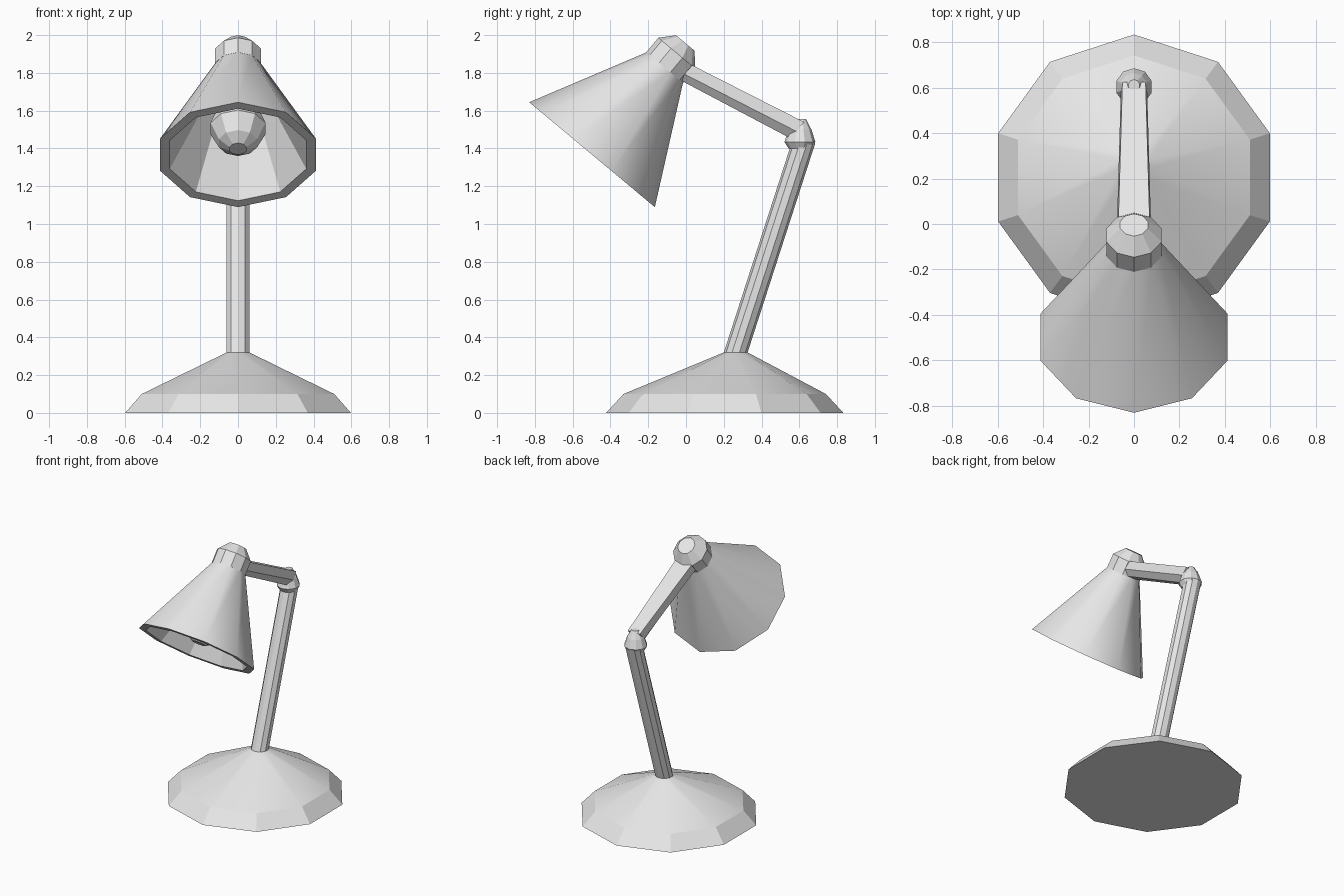
import bpy, bmesh, math
from mathutils import Vector

cube = bpy.data.objects.get("Cube")
if cube:
    bpy.data.objects.remove(cube, do_unlink=True)

GREY = (0.8, 0.8, 0.8, 1.0)
grey = bpy.data.materials.new("light_grey")
grey.use_nodes = True
grey.diffuse_color = GREY
grey.node_tree.nodes["Principled BSDF"].inputs["Base Color"].default_value = GREY

SIDES = 10
FLAT = Vector((0, 1, 0))


def ring(y, z, radius, across=FLAT):
    """Ten-sided ring, with one corner pointing along 'across'."""
    points = []
    for i in range(SIDES):
        a = math.tau * i / SIDES
        points.append(Vector((0, y, z)) + radius * (across * math.cos(a) + Vector((math.sin(a), 0, 0))))
    return points


def loft(name, rings, smooth_bands=()):
    """Closed solid through a list of rings, smooth on the chosen bands."""
    bm = bmesh.new()
    loops = [[bm.verts.new(p) for p in r] for r in rings]
    count = len(loops[0])
    for band, (low, high) in enumerate(zip(loops, loops[1:])):
        for i in range(count):
            j = (i + 1) % count
            face = bm.faces.new((low[i], low[j], high[j], high[i]))
            face.smooth = band in smooth_bands
    bm.faces.new(loops[0])
    bm.faces.new(loops[-1])
    bmesh.ops.recalc_face_normals(bm, faces=bm.faces)
    mesh = bpy.data.meshes.new(name)
    bm.to_mesh(mesh)
    bm.free()
    mesh.materials.append(grey)
    obj = bpy.data.objects.new(name, mesh)
    bpy.context.collection.objects.link(obj)
    return obj


# Weighted foot, with its top drawn towards the post
loft("base", [ring(0.205, 0, 0.628), ring(0.205, 0.1, 0.536), ring(0.263, 0.32, 0.063)], {1})

# Leaning post
loft("lower_arm", [ring(0.26, 0.31, 0.063), ring(0.622, 1.43, 0.063)])

# Elbow knuckle
loft("elbow_joint", [ring(0.603, 1.4, 0.06), ring(0.603, 1.435, 0.082),
                     ring(0.604, 1.5, 0.06), ring(0.61, 1.555, 0.025)])


# Tapered upper arm, chamfered underneath
def arm_section(top, middle, bottom):
    points = []
    for side, levels in ((1, (top, middle, bottom)), (-1, (bottom, middle, top))):
        points += [Vector((side * half, y, z)) for half, y, z in levels]
    return points


loft("upper_arm", [
    arm_section((0.07, -0.03, 1.873), (0.076, -0.04, 1.81), (0.035, -0.05, 1.772)),
    arm_section((0.051, 0.625, 1.54), (0.058, 0.585, 1.49), (0.028, 0.55, 1.455)),
])

# Lamp head: every ring sits on one tilted axis
MOUTH = Vector((0, -0.4975, 1.367))
ACROSS = Vector((0, -0.768, 0.641))
AXIS = Vector((0, 0.641, 0.768))


def head(name, profile, smooth_bands=()):
    rings = []
    for along, radius in profile:
        centre = MOUTH + AXIS * along
        rings.append(ring(centre.y, centre.z, radius, ACROSS))
    return loft(name, rings, smooth_bands)


# Hollow shade: inner wall, rim, outer wall
head("shade", [(0.56, 0.1), (0, 0.38), (0, 0.433), (0.6, 0.126)], {2})
head("collar", [(0.6, 0.127), (0.7, 0.127), (0.77, 0.064)])
head("bulb", [(0.04, 0.048), (0.08, 0.107), (0.18, 0.153), (0.29, 0.115),
              (0.38, 0.06), (0.57, 0.06)])
